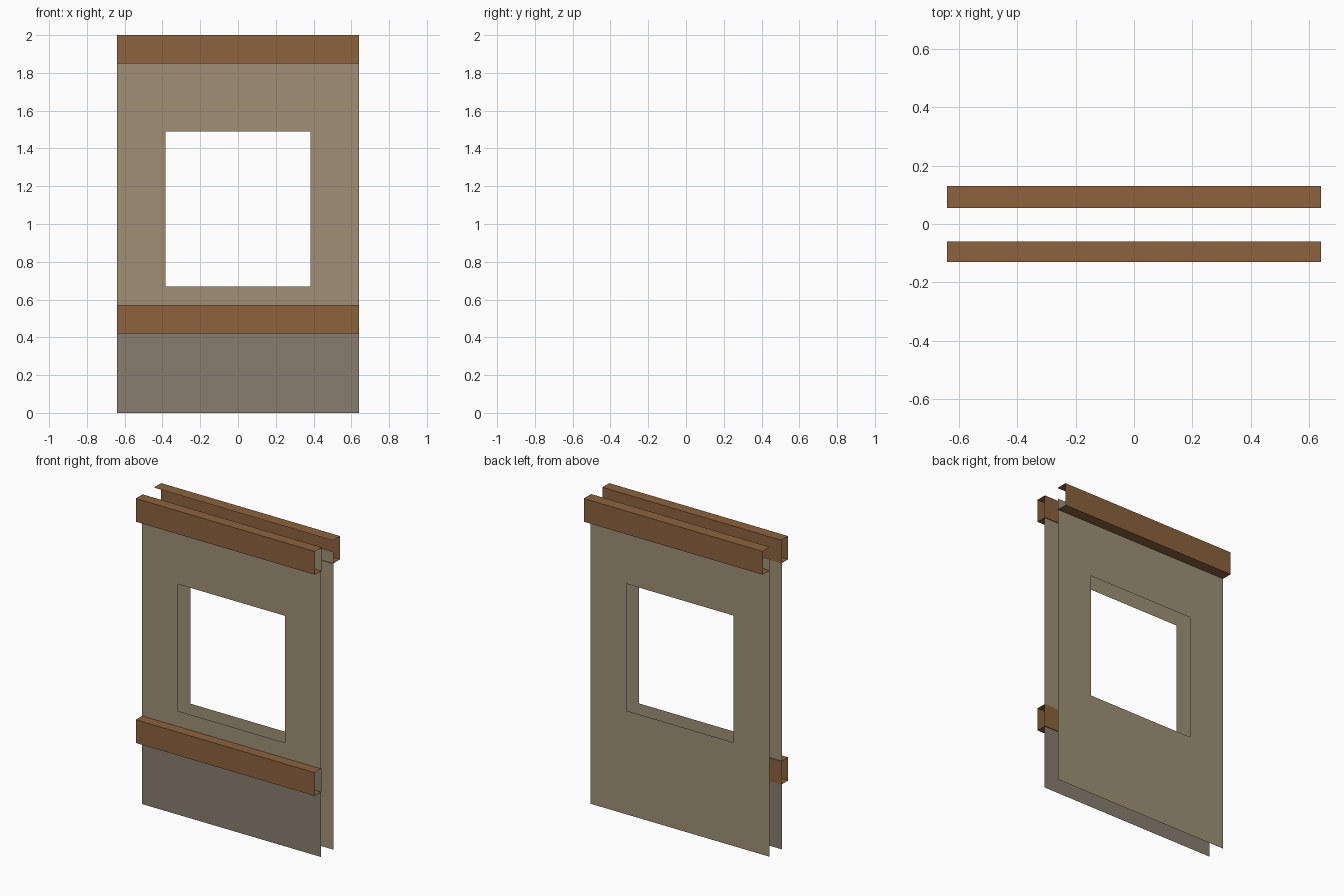
import bpy

if "Cube" in bpy.data.objects:
    bpy.data.objects.remove(bpy.data.objects["Cube"])


def material(name, rgb):
    m = bpy.data.materials.new(name)
    m.diffuse_color = (*rgb, 1.0)
    m.use_nodes = True
    m.node_tree.nodes["Principled BSDF"].inputs["Base Color"].default_value = m.diffuse_color
    return m


TAN = material("tan_plaster", (0.345, 0.280, 0.180))
GREY = material("grey_stone", (0.245, 0.207, 0.163))
BROWN = material("brown_wood", (0.262, 0.124, 0.046))

W = 0.64            # half width of the wall
WIN = 0.383         # half width of the window
SILL, HEAD = 0.67, 1.49


def sheet_object(name, quads, mat):
    """Object made of thin single-layer quads."""
    verts = [v for q in quads for v in q]
    faces = [tuple(range(4 * i, 4 * i + 4)) for i in range(len(quads))]
    me = bpy.data.meshes.new(name)
    me.from_pydata(verts, [], faces)
    me.materials.append(mat)
    ob = bpy.data.objects.new(name, me)
    bpy.context.collection.objects.link(ob)
    return ob


def wall_quad(x0, x1, z0, z1, y):
    q = [(x0, y, z0), (x1, y, z0), (x1, y, z1), (x0, y, z1)]
    return q if y < 0 else q[::-1]


def window_wall(name, y, bottom, top):
    """Flat wall sheet with a rectangular window opening, as a welded ring."""
    outer = [(-W, y, bottom), (W, y, bottom), (W, y, top), (-W, y, top)]
    inner = [(-WIN, y, SILL), (WIN, y, SILL), (WIN, y, HEAD), (-WIN, y, HEAD)]
    faces = []
    for i in range(4):
        j = (i + 1) % 4
        f = (i, j, 4 + j, 4 + i)
        faces.append(f if y < 0 else f[::-1])
    me = bpy.data.meshes.new(name)
    me.from_pydata(outer + inner, [], faces)
    me.materials.append(TAN)
    ob = bpy.data.objects.new(name, me)
    bpy.context.collection.objects.link(ob)


def beam(name, profile, closed):
    """Open-ended beam: a (y, z) profile extruded along x."""
    n = len(profile)
    quads = []
    for i in range(n if closed else n - 1):
        (y0, z0), (y1, z1) = profile[i], profile[(i + 1) % n]
        quads.append([(-W, y0, z0), (W, y0, z0), (W, y1, z1), (-W, y1, z1)])
    sheet_object(name, quads, BROWN)


# Front wall: stone base with plaster above
sheet_object("front_stone_base", [wall_quad(-W, W, 0, 0.55, -0.065)], GREY)
window_wall("front_wall", -0.065, 0.55, 1.99)

# Back wall: plaster down to the floor
window_wall("back_wall", 0.06, 0.0, 1.925)

# Front beams: four-sided tubes around the front wall
for name, z0, z1 in (("front_top_beam", 1.85, 2.0), ("front_lower_beam", 0.42, 0.57)):
    beam(name, [(-0.13, z0), (-0.13, z1), (-0.06, z1), (-0.06, z0)], True)

# Back top beam: channel open towards the wall
beam("back_top_beam", [(0.055, 2.0), (0.13, 2.0), (0.13, 1.85), (0.055, 1.85)], False)
